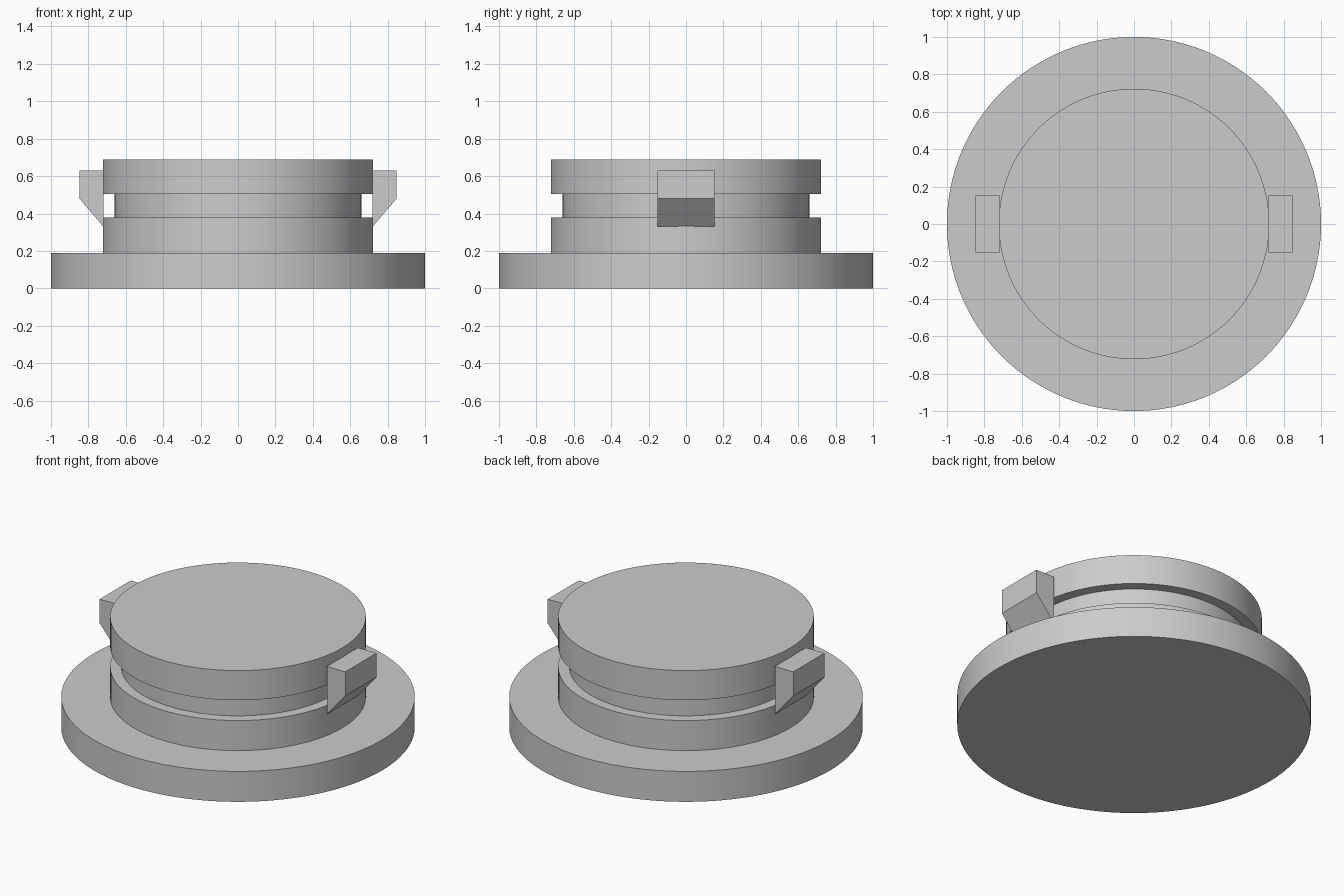
import bpy
import bmesh
import math

cube = bpy.data.objects.get("Cube")
if cube:
    bpy.data.objects.remove(cube, do_unlink=True)

grey = bpy.data.materials.new("light_grey")
grey.use_nodes = True
colour = (0.6, 0.6, 0.6, 1)
grey.diffuse_color = colour
grey.node_tree.nodes["Principled BSDF"].inputs["Base Color"].default_value = colour


def finish(name, bm):
    bmesh.ops.recalc_face_normals(bm, faces=bm.faces[:])
    mesh = bpy.data.meshes.new(name)
    bm.to_mesh(mesh)
    bm.free()
    mesh.materials.append(grey)
    obj = bpy.data.objects.new(name, mesh)
    bpy.context.collection.objects.link(obj)
    return obj


def lathe(name, profile, sides=128):
    """Stack rings of (radius, height) and close both ends."""
    bm = bmesh.new()
    rings = []
    for r, z in profile:
        rings.append([bm.verts.new((r * math.cos(math.tau * i / sides),
                                    r * math.sin(math.tau * i / sides), z))
                      for i in range(sides)])
    for a, b in zip(rings, rings[1:]):
        for i in range(sides):
            j = (i + 1) % sides
            bm.faces.new((a[i], a[j], b[j], b[i]))
    bm.faces.new(rings[0])
    bm.faces.new(rings[-1])
    return finish(name, bm)


def side_clip(name, side):
    """Wedge-bottomed block, extruded along y from its side outline."""
    outline = [(0.72, 0.33), (0.848, 0.48), (0.848, 0.63), (0.72, 0.63)]
    bm = bmesh.new()
    face = bm.faces.new([bm.verts.new((side * x, -0.153, z)) for x, z in outline])
    grown = bmesh.ops.extrude_face_region(bm, geom=[face])
    verts = [v for v in grown["geom"] if isinstance(v, bmesh.types.BMVert)]
    bmesh.ops.translate(bm, verts=verts, vec=(0, 0.306, 0))
    return finish(name, bm)


# Flanged plug body with a seal groove
body = lathe("plug_body", [(1, 0), (1, 0.19), (0.723, 0.19), (0.723, 0.378),
                           (0.66, 0.378), (0.66, 0.505), (0.723, 0.505), (0.723, 0.69)])
bpy.context.view_layer.objects.active = body
body.select_set(True)
bpy.ops.object.shade_smooth_by_angle(angle=math.radians(30))

# Retaining clips on both sides
side_clip("left_clip", 1)
side_clip("right_clip", -1)
